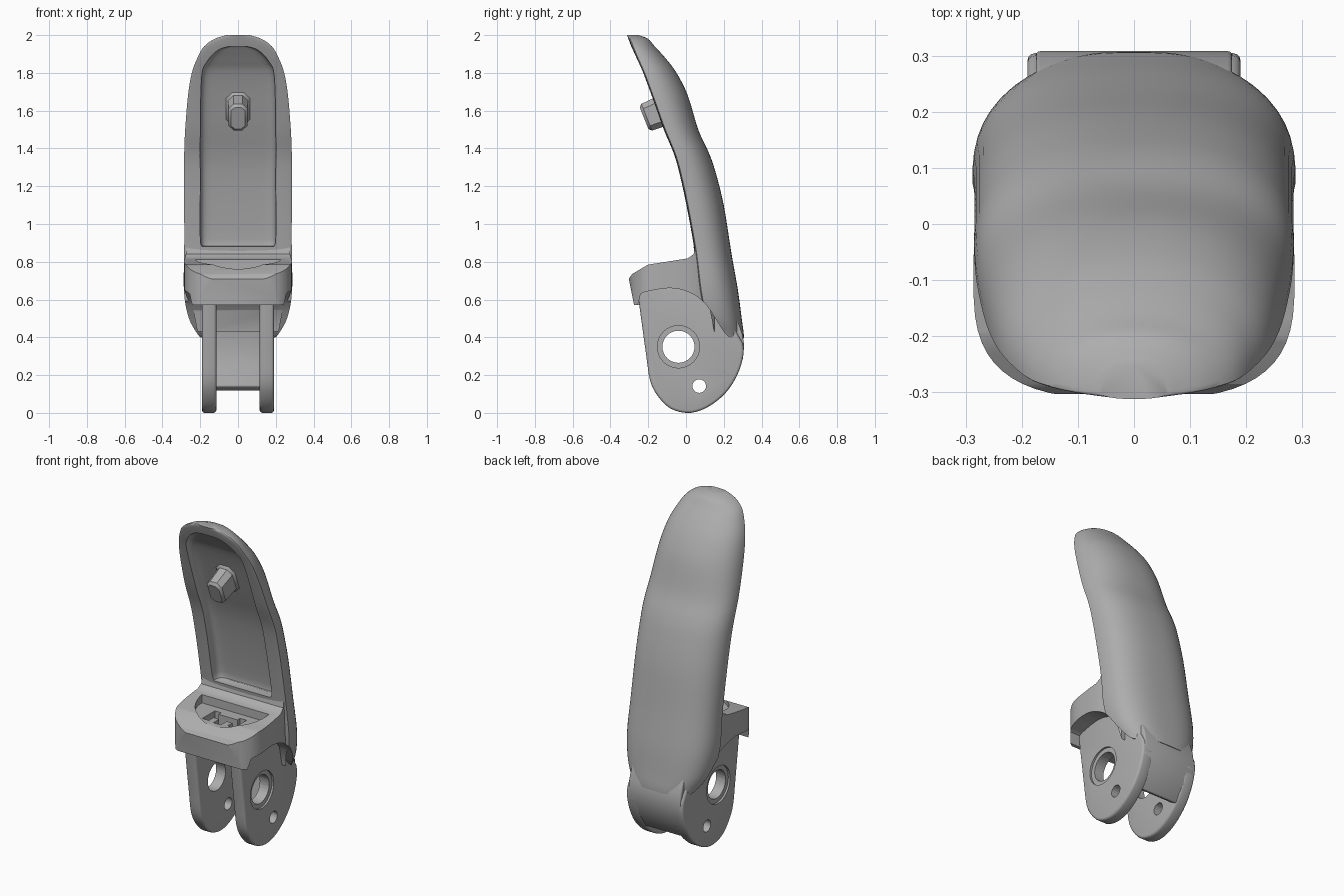
import bpy, bmesh, math
from mathutils import Vector

cube = bpy.data.objects.get("Cube")
if cube:
    bpy.data.objects.remove(cube, do_unlink=True)

grey = bpy.data.materials.new("plain_grey")
grey.use_nodes = True
grey.diffuse_color = (0.42, 0.42, 0.42, 1)
grey.node_tree.nodes["Principled BSDF"].inputs["Base Color"].default_value = grey.diffuse_color


def finish(name, bm):
    bmesh.ops.recalc_face_normals(bm, faces=bm.faces[:])
    mesh = bpy.data.meshes.new(name)
    bm.to_mesh(mesh)
    bm.free()
    mesh.materials.append(grey)
    obj = bpy.data.objects.new(name, mesh)
    bpy.context.collection.objects.link(obj)
    return obj


def skin(name, rings):
    """Closed solid through a list of equal rings."""
    bm = bmesh.new()
    rows = [[bm.verts.new(p) for p in ring] for ring in rings]
    for a, b in zip(rows, rows[1:]):
        for i in range(len(a)):
            j = (i + 1) % len(a)
            bm.faces.new((a[i], a[j], b[j], b[i]))
    bm.faces.new(rows[0])
    bm.faces.new(rows[-1])
    return finish(name, bm)


def side_prism(name, profile, x0, x1):
    return skin(name, [[(x, y, z) for y, z in profile] for x in (x0, x1)])


def plan_prism(name, outline, z0, z1):
    return skin(name, [[(x, y, z) for x, y in outline] for z in (z0, z1)])


def cylinder_x(name, y, z, r, x0, x1, sides=32):
    turn = [2 * math.pi * i / sides for i in range(sides)]
    return side_prism(name, [(y + r * math.cos(t), z + r * math.sin(t)) for t in turn], x0, x1)


def spline(rows, steps):
    """Catmull-Rom through rows of numbers."""
    vs = [Vector(r) for r in rows]
    ext = [vs[0]] + vs + [vs[-1]]
    out = []
    for a, b, c, d in zip(ext, ext[1:], ext[2:], ext[3:]):
        for k in range(steps):
            t = k / steps
            out.append(b + (c - a) * (t / 2) + (a * 2 - b * 5 + c * 4 - d) * (t * t / 2)
                       + (b * 3 - a - c * 3 + d) * (t ** 3 / 2))
    return out + [vs[-1]]


def oval(w, front, mid, back, power, n=56):
    """Rounded plan section with separate front and back depth."""
    pts = []
    for i in range(n):
        t = 2 * math.pi * (i + 0.5) / n
        c, s = math.cos(t), math.sin(t)
        depth = back - mid if s > 0 else mid - front
        pts.append((math.copysign(abs(c) ** (2 / power), c) * w,
                    mid + math.copysign(abs(s) ** (2 / power), s) * depth))
    return pts


def activate(obj):
    bpy.ops.object.select_all(action='DESELECT')
    obj.select_set(True)
    bpy.context.view_layer.objects.active = obj


def boolean(obj, cutter, operation='DIFFERENCE'):
    activate(obj)
    mod = obj.modifiers.new("cut", 'BOOLEAN')
    mod.operation, mod.solver, mod.object = operation, 'EXACT', cutter
    bpy.ops.object.modifier_apply(modifier=mod.name)
    bpy.data.objects.remove(cutter, do_unlink=True)


def smooth(obj, bevel=0.0):
    activate(obj)
    if bevel:
        mod = obj.modifiers.new("soft_edges", 'BEVEL')
        mod.width, mod.segments, mod.limit_method = bevel, 3, 'ANGLE'
        mod.angle_limit = math.radians(40)
        bpy.ops.object.modifier_apply(modifier=mod.name)
    bpy.ops.object.shade_smooth_by_angle(angle=math.radians(35))


# Curved handle: height, half width, front, back
stations = [
    (2.0, .06, -.312, -.25), (1.98, .125, -.305, -.2), (1.94, .18, -.29, -.165),
    (1.88, .215, -.265, -.11), (1.8, .245, -.23, -.05), (1.68, .265, -.185, .01),
    (1.5, .28, -.12, .065), (1.38, .285, -.07, .12), (1.28, .285, -.04, .155),
    (1.1, .285, 0, .2), (.85, .285, .045, .24), (.65, .287, .07, .275),
    (.5, .262, .1, .295), (.4, .215, .13, .307), (.3, .19, .15, .3)]
levels = spline(stations, 4)
handle = skin("handle", [
    [(x, y, z) for x, y in oval(w, f, f + .012, b, 2.2 + .35 * (2 - z))]
    for z, w, f, b in levels])


def front_at(z):
    for a, b in zip(levels, levels[1:]):
        if b[0] <= z <= a[0]:
            return b[2] + (a[2] - b[2]) * (z - b[0]) / max(a[0] - b[0], 1e-6)
    return levels[-1][2]


# Recess in the handle front: height, half width, depth
recess = spline([(1.94, .05, .012), (1.92, .11, .02), (1.86, .165, .04), (1.78, .193, .055),
                 (1.5, .2, .065), (1.2, .2, .07), (.92, .2, .07), (.88, .185, .06)], 4)
boolean(handle, skin("recess_cutter", [
    [(x, y, z) for x, y in oval(w, front_at(z) - .2, front_at(z) - .1, front_at(z) + d, 9)]
    for z, w, d in recess]))

# Skirt edge arching over the lugs
skirt = [(-.22, .64), (-.1, .66), (0, .645), (.1, .58), (.2, .43), (.235, .4)]
arch = [tuple(p) for p in spline(skirt, 4)]
boolean(handle, side_prism("skirt_cutter",
                           [(-.6, .64)] + arch + [(.6, .37), (.6, -.3), (-.6, -.3)], -.5, .5))
smooth(handle)

# Collar: plan outline trimmed by a side profile
collar = plan_prism("collar", oval(.286, -.312, -.1, .2, 3), .4, 1)
top = [(.15, .43), (.15, .88), (.048, .88), (.04, .84), (.01, .818), (-.2, .785), (-.235, .765),
       (-.285, .735), (-.303, .71), (-.275, .57), (-.255, .57), (-.24, .63)]
boolean(collar, side_prism("collar_profile", top + [p for p in arch if p[0] < .14], -.4, .4),
        'INTERSECT')
half_disc = [(.225 * math.cos(t), -.025 - .215 * math.sin(t))
             for t in [math.pi * i / 24 for i in range(25)]]
boolean(collar, plan_prism("shelf_cutter", half_disc, .762, 1))


def rectangle(x, y, w, h):
    return [(x - w, y - h), (x + w, y - h), (x + w, y + h), (x - w, y + h)]


# Keyed slot in the shelf
for x, y, w, h in ((0, -.12, .1, .025), (-.085, -.13, .022, .06),
                   (.085, -.13, .022, .06), (0, -.15, .025, .05)):
    boolean(collar, plan_prism("slot_cutter", rectangle(x, y, w, h), .67, 1))
smooth(collar)

# Pair of drilled lugs
lug_profile = [tuple(p) for p in spline([
    (-.255, .63), (-.235, .48), (-.21, .3), (-.19, .17), (-.15, .09), (-.085, .025), (0, 0),
    (.08, .014), (.16, .06), (.23, .13), (.28, .22), (.304, .31), (.3, .37)], 3)]
lug_profile += [(.26, .44), (.2, .6), (.1, .68), (-.25, .68)]
for side, name in ((1, "left_lug"), (-1, "right_lug")):
    lug = side_prism(name, lug_profile, side * .115, side * .19)
    smooth(lug, .014)
    boolean(lug, cylinder_x("pivot_hole", -.04, .35, .085, -.4, .4))
    boolean(lug, cylinder_x("counterbore", -.04, .35, .112, side * .178, side * .3))
    boolean(lug, cylinder_x("pin_hole", .07, .142, .036, -.4, .4, 20))
    smooth(lug)

# Back wall joining the lugs, and the bridge beneath the collar
back_wall = side_prism("back_wall", [
    (.27, .5), (.298, .42), (.308, .36), (.302, .29), (.275, .21), (.215, .115),
    (.17, .14), (.2, .25), (.2, .45), (.16, .55)], -.175, .175)
smooth(back_wall, .008)
bridge = side_prism("bridge", [(-.265, .57), (.17, .57), (.17, .7), (-.265, .7)], -.14, .14)
smooth(bridge)

# Peg standing out of the recess, square to the handle front
axis = Vector((0, -.93, -.37)).normalized()
up = Vector((0, -.37, .93)).normalized()
tip = Vector((0, -.222, 1.56))


def peg_ring(back, w, h):
    c = min(w, h) * .55
    shape = [(-w, h - c), (-w + c, h), (w - c, h), (w, h - c),
             (w, c - h), (w - c, -h), (c - w, -h), (-w, c - h)]
    return [tip - axis * back + up * b + Vector((a, 0, 0)) for a, b in shape]


peg = skin("peg", [peg_ring(0, .038, .062), peg_ring(.015, .05, .076), peg_ring(.12, .053, .082),
                   peg_ring(.14, .068, .1), peg_ring(.18, .068, .1)])
smooth(peg)
bpy.ops.object.select_all(action='DESELECT')
